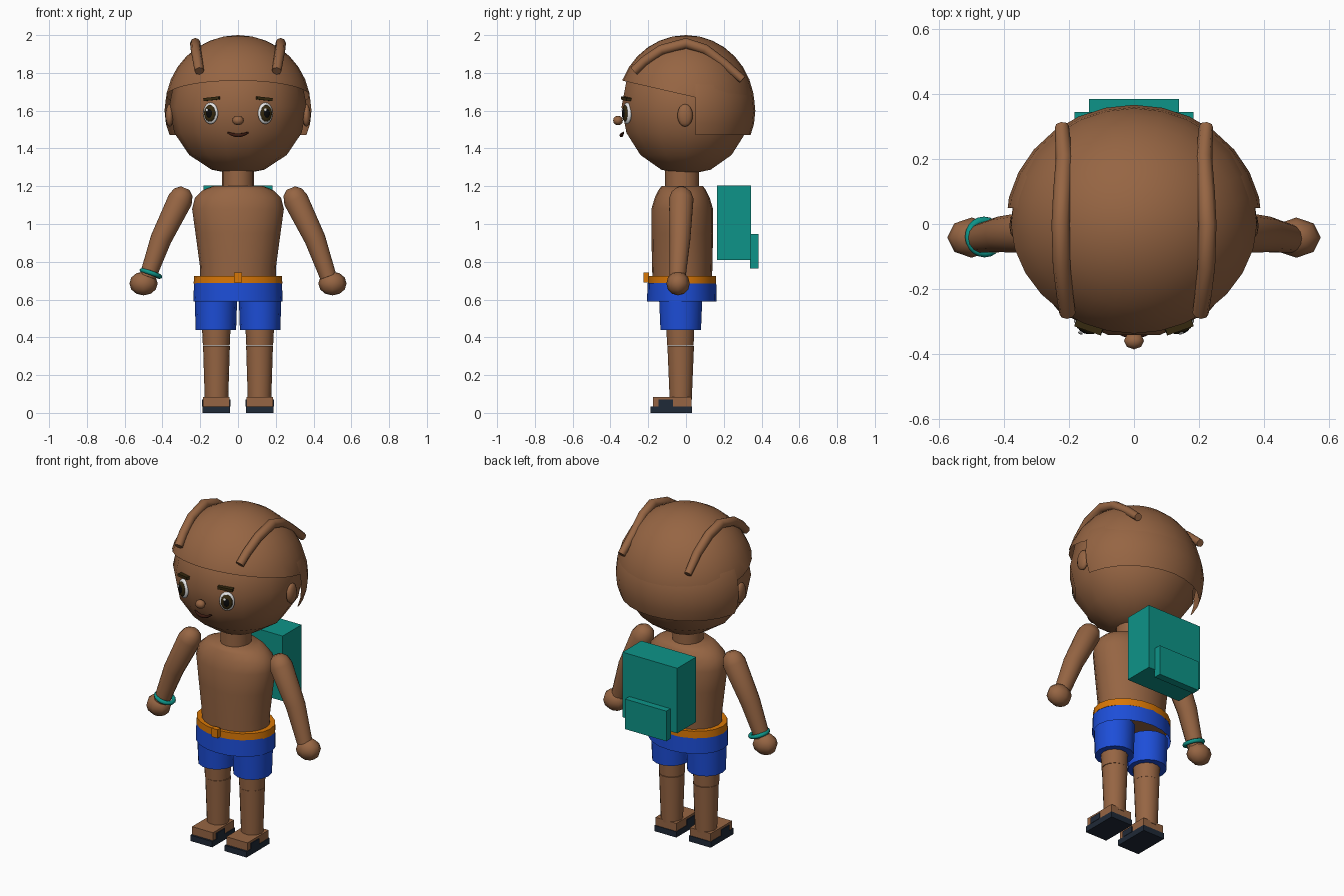
import bpy, bmesh, math
from mathutils import Vector, Matrix

cube = bpy.data.objects.get("Cube")
if cube:
    bpy.data.objects.remove(cube, do_unlink=True)


def material(name, hex_code):
    def lin(c):
        return c / 12.92 if c <= 0.04045 else ((c + 0.055) / 1.055) ** 2.4
    rgb = [lin(int(hex_code[i:i + 2], 16) / 255) for i in (0, 2, 4)]
    m = bpy.data.materials.new(name)
    m.use_nodes = True
    m.diffuse_color = (*rgb, 1)
    m.node_tree.nodes["Principled BSDF"].inputs["Base Color"].default_value = (*rgb, 1)
    m.node_tree.nodes["Principled BSDF"].inputs["Roughness"].default_value = 0.8
    return m


SKIN = material("brown skin", "966543")
BLUE = material("blue cloth", "1d4ed8")
TEAL = material("teal", "0d9488")
ORANGE = material("orange belt", "d97706")
SLATE = material("dark slate", "1f2937")
WHITE = material("eye white", "f5f5f5")
IRIS = material("dark brown", "35290f")
BLACK = material("pupil black", "0a0a0a")
MOUTH = material("mouth brown", "3a1a10")


def finish(name, bm, mat, angle=40):
    bmesh.ops.remove_doubles(bm, verts=bm.verts, dist=1e-5)
    bmesh.ops.recalc_face_normals(bm, faces=bm.faces)
    me = bpy.data.meshes.new(name)
    bm.to_mesh(me)
    bm.free()
    me.materials.append(mat)
    me.polygons.foreach_set("use_smooth", [True] * len(me.polygons))
    me.set_sharp_from_angle(angle=math.radians(angle))
    ob = bpy.data.objects.new(name, me)
    bpy.context.collection.objects.link(ob)
    return ob


def skin_rings(rings, caps=True):
    """Bridge a stack of equal rings into a surface."""
    bm = bmesh.new()
    loops = [[bm.verts.new(p) for p in ring] for ring in rings]
    n = len(loops[0])
    for a, b in zip(loops, loops[1:]):
        for i in range(n):
            j = (i + 1) % n
            bm.faces.new((a[i], a[j], b[j], b[i]))
    if caps:
        bm.faces.new(loops[0])
        bm.faces.new(loops[-1])
    return bm


def ellipse(rx, ry, n):
    steps = [math.tau * i / n for i in range(n)]
    return [Vector((rx * math.cos(a), ry * math.sin(a), 0)) for a in steps]


def loft(name, rows, mat, cx=0, cy=0, n=16, caps=True, angle=40):
    """Rows are (z, rx, ry)."""
    rings = [[p + Vector((cx, cy, z)) for p in ellipse(rx, ry, n)] for z, rx, ry in rows]
    return finish(name, skin_rings(rings, caps), mat, angle)


def ball_mesh(centre, radii, n, m, turn=0):
    rot = Matrix.Rotation(turn, 3, 'Z')
    rings = []
    for k in range(m + 1):
        a = math.pi * k / m
        s, z = math.sin(a), -math.cos(a) * radii[2]
        rings.append([rot @ (p + Vector((0, 0, z))) + Vector(centre)
                      for p in ellipse(radii[0] * s, radii[1] * s, n)])
    bm = skin_rings(rings, False)
    bmesh.ops.remove_doubles(bm, verts=bm.verts, dist=1e-5)
    return bm


def ball(name, centre, radii, mat, n=16, m=10, turn=0):
    return finish(name, ball_mesh(centre, radii, n, m, turn), mat, 60)


def tube(name, points, radii, mat, n=10):
    pts = [Vector(p) for p in points]
    rings = []
    for i, p in enumerate(pts):
        t = pts[min(i + 1, len(pts) - 1)] - pts[max(i - 1, 0)]
        q = Vector((0, 0, 1)).rotation_difference(t)
        rings.append([q @ v + p for v in ellipse(radii[i], radii[i], n)])
    return finish(name, skin_rings(rings), mat, 50)


def box(name, lo, hi, mat, turn=None):
    lo, hi = Vector(lo), Vector(hi)
    bm = bmesh.new()
    bmesh.ops.create_cube(bm, size=1)
    size = hi - lo
    for v in bm.verts:
        v.co = Vector([a * b for a, b in zip(v.co, size)])
        if turn:
            v.co = turn @ v.co
        v.co += (lo + hi) / 2
    return finish(name, bm, mat, 30)


def hair_shell(name, centre, radii, planes):
    """Sphere trimmed by (point, normal) planes, keeping the normal side."""
    bm = ball_mesh(centre, radii, 28, 16)
    for co, no in planes:
        bmesh.ops.bisect_plane(bm, geom=bm.verts[:] + bm.edges[:] + bm.faces[:],
                               plane_co=co, plane_no=no, clear_inner=True)
    return finish(name, bm, SKIN, 60)


# Head and hair
ball("head", (0, 0, 1.62), (0.365, 0.35, 0.36), SKIN, 14, 8)
hair_shell("hair_cap", (0, 0, 1.62), (0.385, 0.363, 0.38),
           [((0, 0.05, 1.67), (0, 0.23, 1))])
hair_shell("back_hair", (0, 0, 1.6), (0.395, 0.367, 0.36),
           [((0, 0.05, 1.6), (0, 1, 0)), ((0, 0, 1.47), (0, 0, 1)),
            ((0, 0, 1.77), (0, 0, -1))])
ball("nose", (0, -0.36, 1.548), (0.031, 0.026, 0.025), SKIN, 8, 6)
mouth_path = [(x * 0.055, -0.343 + 0.012 * x * x, 1.469 + 0.016 * x * x)
              for x in (-1, -0.6, -0.2, 0.2, 0.6, 1)]
tube("mouth", mouth_path, [0.004, 0.008, 0.01, 0.01, 0.008, 0.004], MOUTH, 8)

# Torso, belt and pack
loft("neck", [(1.16, 0.085, 0.09), (1.3, 0.085, 0.09)], SKIN, cy=-0.02)
loft("torso", [(0.64, 0.2, 0.155), (0.78, 0.202, 0.16), (0.95, 0.225, 0.163),
               (1.08, 0.243, 0.163), (1.14, 0.228, 0.145), (1.18, 0.185, 0.125),
               (1.2, 0.135, 0.11)], SKIN, cy=-0.02, n=20, angle=60)
loft("belt", [(0.684, 0.235, 0.18), (0.726, 0.232, 0.18)], ORANGE, cy=-0.02, n=20)
box("belt_buckle", (-0.02, -0.225, 0.69), (0.02, -0.195, 0.742), ORANGE)
loft("shorts_hip", [(0.59, 0.236, 0.184), (0.688, 0.233, 0.182)], BLUE,
     cy=-0.022, n=20, caps=False)
box("backpack", (-0.183, 0.165, 0.81), (0.183, 0.345, 1.203), TEAL)
box("backpack_pocket", (-0.138, 0.34, 0.765), (0.138, 0.385, 0.947), TEAL)

# Paired parts
for side, s in (("left", 1), ("right", -1)):
    ball(side + "_ear", (s * 0.362, -0.005, 1.575), (0.022, 0.043, 0.06), SKIN, 10, 8)

    # Eye layers, stacked outward from the face
    turn = s * math.radians(24)
    out = Vector((s * math.sin(abs(turn)), -math.cos(turn), 0))
    eye = Vector((s * 0.145, -0.312, 1.586))
    ball(side + "_eye_white", eye, (0.043, 0.018, 0.057), WHITE, 16, 10, turn)
    ball(side + "_iris", eye + out * 0.011, (0.033, 0.012, 0.044), IRIS, 16, 10, turn)
    ball(side + "_pupil", eye + out * 0.018, (0.019, 0.008, 0.026), BLACK, 12, 8, turn)
    ball(side + "_eye_glint", eye + out * 0.026 + Vector((-0.01, 0, 0.018)),
         (0.008, 0.004, 0.009), WHITE, 8, 6, turn)
    tilt = Matrix.Rotation(turn * 0.8, 3, 'Z') @ Matrix.Rotation(s * 0.1, 3, 'Y')
    box(side + "_eyebrow", (s * 0.138 - 0.043, -0.33, 1.655),
        (s * 0.138 + 0.043, -0.3, 1.671), IRIS, tilt)

    # Raised hair strand running front to back
    strand = [(0.205, -0.275, 1.81), (0.213, -0.22, 1.862), (0.223, -0.13, 1.922),
              (0.226, 0, 1.957), (0.222, 0.1, 1.925), (0.215, 0.2, 1.85),
              (0.222, 0.3, 1.765)]
    tube(side + "_hair_strand", [(s * x, y, z) for x, y, z in strand],
         [0.025, 0.026, 0.027, 0.028, 0.027, 0.026, 0.022], SKIN, 8)

    # Arm, wrist to shoulder
    arm = [(0.478, -0.045, 0.72), (0.408, -0.032, 0.92), (0.305, -0.025, 1.13),
           (0.289, -0.025, 1.168), (0.28, -0.025, 1.19)]
    tube(side + "_arm", [(s * x, y, z) for x, y, z in arm],
         [0.044, 0.056, 0.066, 0.052, 0.025], SKIN, 14)
    ball(side + "_hand", (s * 0.5, -0.042, 0.685), (0.075, 0.062, 0.063), SKIN, 8, 6)

    # Leg
    loft(side + "_shorts_leg", [(0.44, 0.107, 0.11), (0.62, 0.113, 0.118)], BLUE,
         cx=s * 0.117, cy=-0.028, n=14)
    loft(side + "_knee", [(0.356, 0.071, 0.072), (0.46, 0.076, 0.076)], SKIN,
         cx=s * 0.115, cy=-0.03, n=14)
    loft(side + "_shin", [(0.07, 0.062, 0.06), (0.354, 0.071, 0.072)], SKIN,
         cx=s * 0.114, cy=-0.028, n=14)

    # Sandal
    x = s * 0.115
    box(side + "_sole", (x - 0.073, -0.187, 0), (x + 0.073, 0.032, 0.035), SLATE)
    box(side + "_foot", (x - 0.07, -0.175, 0.034), (x + 0.07, 0.028, 0.083), SKIN)
    box(side + "_strap", (x - 0.075, -0.145, 0.034), (x + 0.075, -0.068, 0.07), SLATE)

# Bracelet on the right wrist
axis = Vector((0.07, 0.013, 0.2))
turn = Vector((0, 0, 1)).rotation_difference(axis)
rings = []
for i in range(9):
    a = math.tau * i / 8
    r = 0.051 + 0.012 * math.cos(a)
    rings.append([turn @ (p + Vector((0, 0, 0.012 * math.sin(a)))) + Vector((-0.461, -0.04, 0.738))
                  for p in ellipse(r, r, 20)])
finish("bracelet", skin_rings(rings, False), TEAL, 60)
